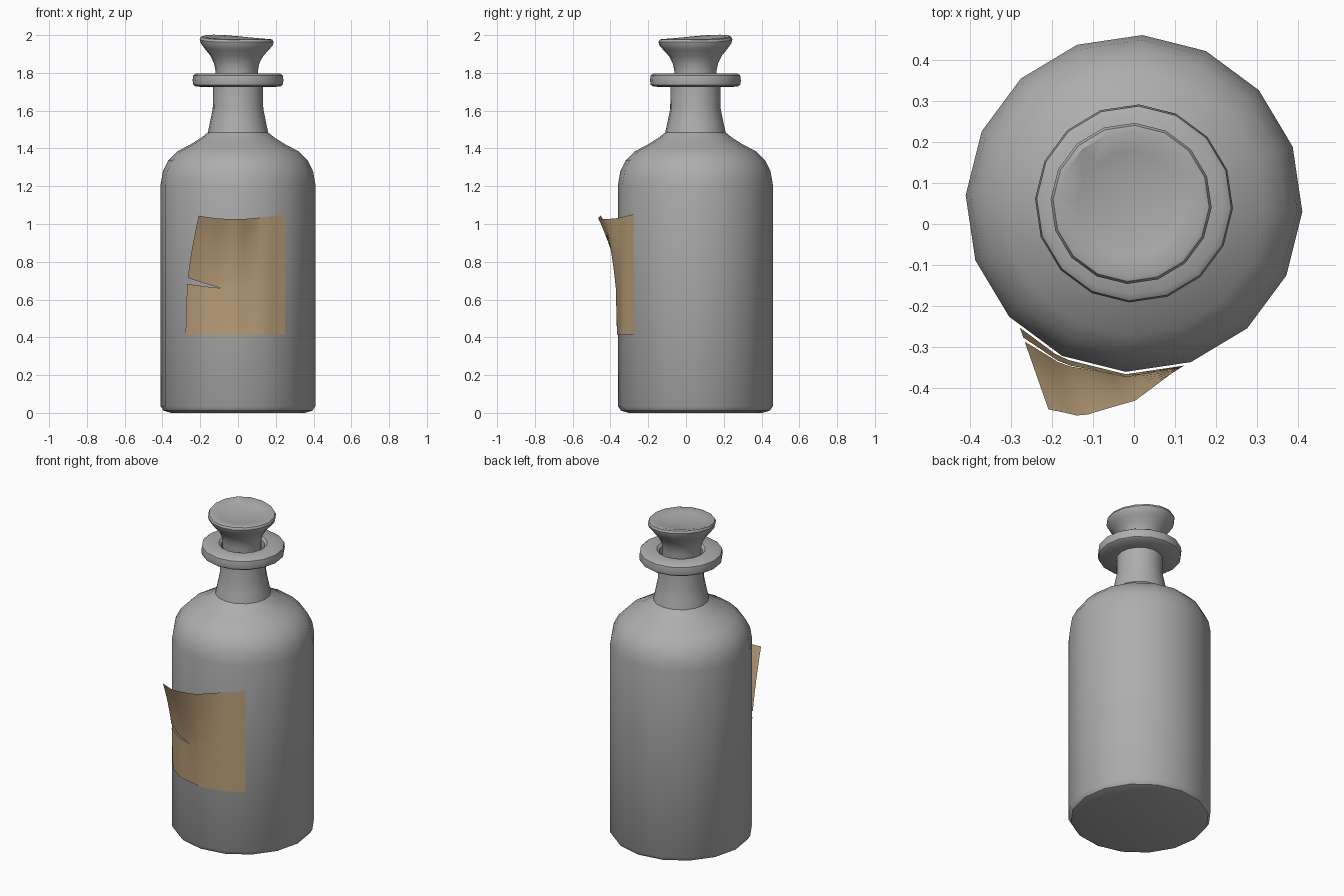
import bpy, bmesh, math

if "Cube" in bpy.data.objects:
    bpy.data.objects.remove(bpy.data.objects["Cube"])

CY = 0.05                      # bottle axis sits slightly behind the centre
SIDES = 16
TURN = math.radians(-2.8)
STEP = 2 * math.pi / SIDES


def material(name, rgb):
    m = bpy.data.materials.new(name)
    m.diffuse_color = (*rgb, 1)
    m.use_nodes = True
    m.node_tree.nodes["Principled BSDF"].inputs["Base Color"].default_value = m.diffuse_color
    return m


GREY = material("grey_glass", (0.42, 0.42, 0.42))
TAN = material("tan_paper", (0.50, 0.35, 0.195))


def finish(bm, name, mat, angle):
    me = bpy.data.meshes.new(name)
    bm.to_mesh(me)
    bm.free()
    me.materials.append(mat)
    ob = bpy.data.objects.new(name, me)
    bpy.context.collection.objects.link(ob)
    bpy.ops.object.select_all(action='DESELECT')
    ob.select_set(True)
    bpy.context.view_layer.objects.active = ob
    bpy.ops.object.shade_smooth_by_angle(angle=math.radians(angle))


def lathe(name, profile, mat, cx=0.0, warp=None):
    """Revolve (radius, z) points, bottom outside to top inside, closing both ends."""
    bm = bmesh.new()
    rings = []
    for r, z in profile:
        ring = []
        for k in range(SIDES):
            a = TURN + k * STEP
            dz = warp(r, z, a) if warp else 0
            ring.append(bm.verts.new((cx + r * math.cos(a), CY + r * math.sin(a), z + dz)))
        rings.append(ring)
    for lo, hi in zip(rings, rings[1:]):
        for j in range(SIDES):
            n = (j + 1) % SIDES
            bm.faces.new((lo[j], lo[n], hi[n], hi[j]))
    bm.faces.new(rings[0][::-1])
    bm.faces.new(rings[-1])
    finish(bm, name, mat, 35)


# Bottle: body, shoulder, neck, lip and the inside of the mouth
lathe("bottle", [
    (0.355, 0.0), (0.395, 0.012), (0.41, 0.035), (0.41, 1.21), (0.398, 1.28),
    (0.37, 1.335), (0.32, 1.385), (0.245, 1.425), (0.19, 1.46), (0.16, 1.485),
    (0.148, 1.54), (0.134, 1.61), (0.132, 1.725), (0.222, 1.727), (0.237, 1.737),
    (0.241, 1.76), (0.237, 1.787), (0.222, 1.797), (0.14, 1.797), (0.125, 1.785),
    (0.122, 1.74)], GREY)


# Stopper: flared, with a dished top whose rim is slightly uneven
def rim_warp(r, z, a):
    w = max(0, (z - 1.86) / 0.13) * r / 0.195
    return w * (0.012 * math.cos(a - math.radians(135)) + 0.005 * math.cos(2 * a + math.pi / 2))


lathe("stopper", [
    (0.112, 1.72), (0.112, 1.81), (0.12, 1.85), (0.14, 1.89), (0.172, 1.927),
    (0.191, 1.952), (0.196, 1.97), (0.190, 1.983), (0.178, 1.987), (0.13, 1.976),
    (0.06, 1.967)], GREY, cx=-0.007, warp=rim_warp)

# Label: thin sheet wrapped on the body, top left corner peeling, torn at the left
A0, A1, COLS = math.radians(-132.6), math.radians(-52.9), 16
TEAR_COLS = 6


def label_point(i, z):
    a = A0 + (A1 - A0) * i / COLS
    off = (a - TURN) % STEP - STEP / 2
    r = 0.41 * math.cos(STEP / 2) / math.cos(off) + 0.006
    x, y = r * math.cos(a), CY + r * math.sin(a)
    u = min(1, (x + 0.285) / 0.40)
    v = max(0, (z - 0.55) / 0.49)
    w = v ** 1.6 * max(0, 1 - u)
    return (x + 0.07 * w, y - 0.2 * w, z)


bm = bmesh.new()


def row(height):
    return [bm.verts.new(label_point(i, height(i))) for i in range(COLS + 1)]


def tear(i):
    return max(0, 1 - i / TEAR_COLS)


def top(i):
    return 1.052 - 0.022 * math.sin(math.pi * i / COLS) - 0.008 * (1 - i / COLS)


def strip(lo, hi):
    for i in range(COLS):
        bm.faces.new((lo[i], lo[i + 1], hi[i + 1], hi[i]))


lower = row(lambda i: 0.66 + 0.022 * tear(i))
upper = row(lambda i: 0.66 + 0.055 * tear(i))
previous = row(lambda i: 0.415)
strip(previous, lower)
previous = upper
for s in range(1, 7):
    current = row(lambda i: (0.66 + 0.055 * tear(i)) * (1 - s / 6) + top(i) * s / 6)
    strip(previous, current)
    previous = current
# join both sides of the sheet beyond the end of the tear
bmesh.ops.weld_verts(bm, targetmap={upper[i]: lower[i] for i in range(TEAR_COLS, COLS + 1)})
finish(bm, "label", TAN, 40)
